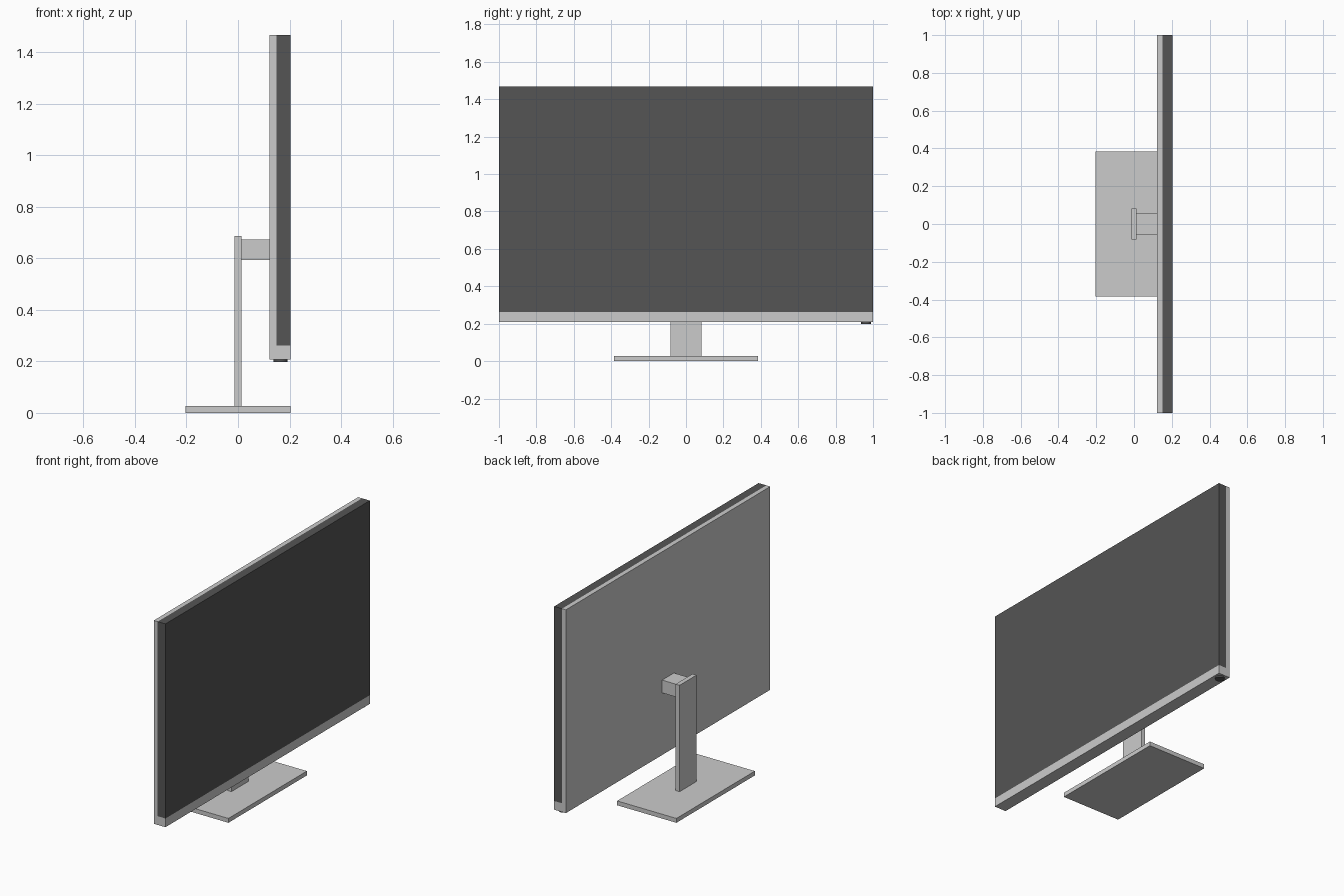
import bpy, bmesh

if "Cube" in bpy.data.objects:
    bpy.data.objects.remove(bpy.data.objects["Cube"])

dark = bpy.data.materials.new("dark_plastic")
dark.diffuse_color = (0.09, 0.09, 0.09, 1)
dark.use_nodes = True
dark.node_tree.nodes["Principled BSDF"].inputs["Base Color"].default_value = dark.diffuse_color


def prism(name, profile, half_width, mat=None):
    """Extrude an x-z profile symmetrically along y."""
    bm = bmesh.new()
    face = bm.faces.new([bm.verts.new((x, -half_width, z)) for x, z in profile])
    new = bmesh.ops.extrude_face_region(bm, geom=[face])["geom"]
    verts = [v for v in new if isinstance(v, bmesh.types.BMVert)]
    bmesh.ops.translate(bm, verts=verts, vec=(0, 2 * half_width, 0))
    bmesh.ops.recalc_face_normals(bm, faces=bm.faces)
    mesh = bpy.data.meshes.new(name)
    bm.to_mesh(mesh)
    bm.free()
    if mat:
        mesh.materials.append(mat)
    obj = bpy.data.objects.new(name, mesh)
    bpy.context.collection.objects.link(obj)
    return obj


def rect(x0, x1, z0, z1):
    return [(x0, z0), (x1, z0), (x1, z1), (x0, z1)]


# Stand: base plate, upright and the arm that holds the housing
prism("stand_base", rect(-0.203, 0.203, 0, 0.027), 0.384)
prism("stand_neck", rect(-0.014, 0.013, 0.027, 0.686), 0.083)
prism("mount_arm", rect(0.013, 0.123, 0.593, 0.672), 0.058)

# Housing: back shell and chin share one L-shaped section
prism("housing", [(0.123, 0.208), (0.203, 0.208), (0.203, 0.262),
                  (0.150, 0.262), (0.150, 1.467), (0.123, 1.467)], 1.0)

# Screen panel sits in the L
prism("screen", rect(0.150, 0.203, 0.262, 1.467), 1.0, dark)

# Round power button under the chin
bpy.ops.mesh.primitive_cylinder_add(vertices=32, radius=0.027, depth=0.012,
                                    location=(0.165, 0.963, 0.204))
button = bpy.context.object
button.name = "power_button"
button.data.materials.append(dark)
bpy.ops.object.shade_smooth_by_angle()
